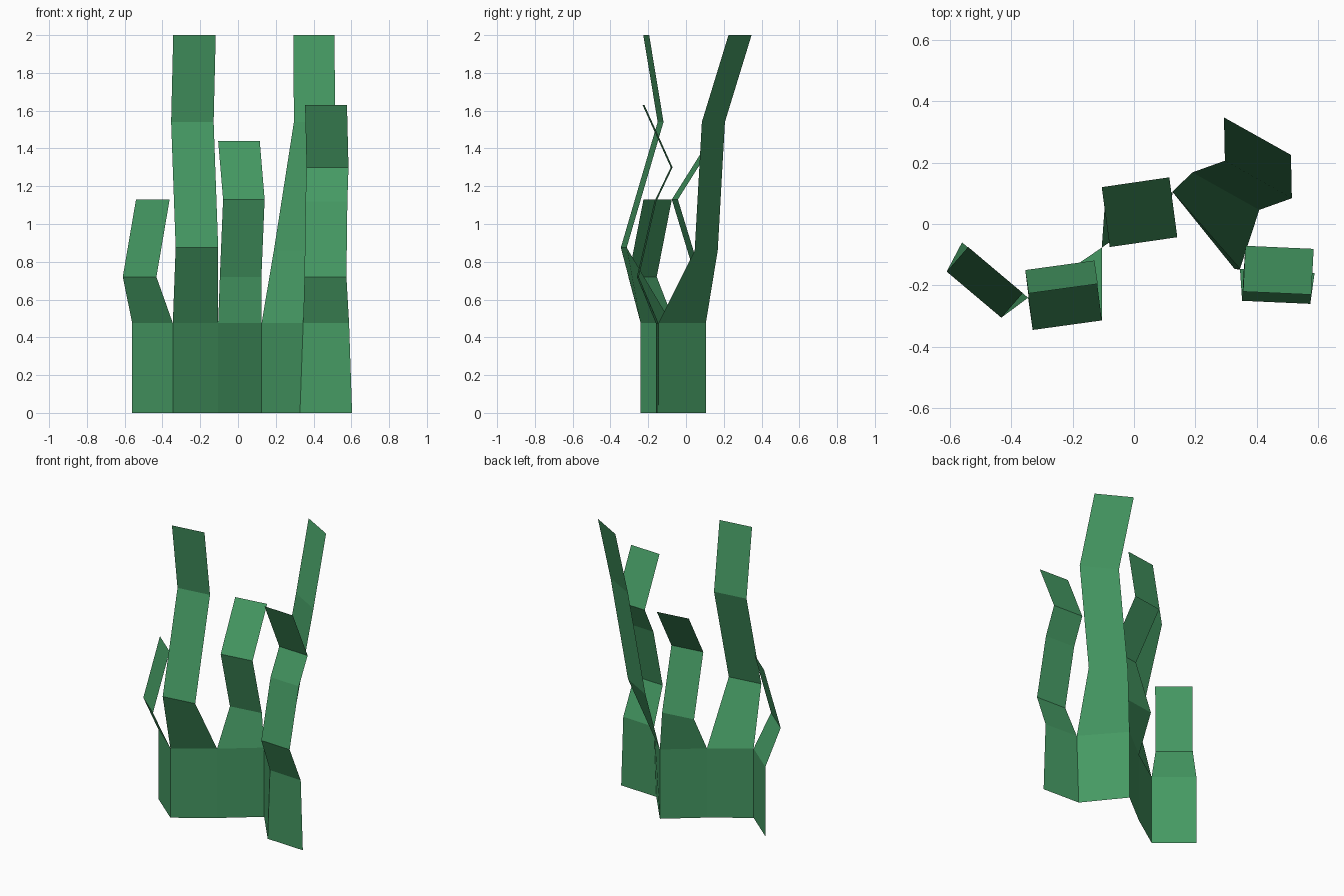
import bpy
import bmesh
from mathutils import Vector

cube = bpy.data.objects.get("Cube")
if cube:
    bpy.data.objects.remove(cube, do_unlink=True)

# Single leaf colour
green = bpy.data.materials.new("leaf_green")
green.use_nodes = True
colour = (0.06, 0.32, 0.125, 1)
green.diffuse_color = colour
shader = green.node_tree.nodes["Principled BSDF"]
shader.inputs["Base Color"].default_value = colour
shader.inputs["Roughness"].default_value = 0.9

# Zigzag plan of the upright base strip; the last panel flares at the ground
SHOULDER = 0.475
plan = [(-0.56, -0.06), (-0.345, -0.24), (-0.105, -0.077),
        (0.125, 0.105), (0.345, -0.146), (0.588, -0.16)]
ground = plan[:4] + [(0.328, -0.147), (0.604, -0.16)]

# Each blade: vector across its width, then left-edge points going up
blades = {
    "outer_right_leaf": ((0.178, -0.15), [
        (-0.61, -0.155, 0.72), (-0.54, -0.075, 1.13)]),
    "tall_right_leaf": ((0.225, 0.031), [
        (-0.33, -0.345, 0.875), (-0.354, -0.15, 1.54), (-0.343, -0.226, 2)]),
    "middle_leaf": ((0.22, 0.032), [
        (-0.096, 0.05, 0.72), (-0.079, -0.075, 1.13), (-0.105, 0.12, 1.44)]),
    "tall_left_leaf": ((0.218, -0.122), [
        (0.19, 0.168, 0.86), (0.296, 0.206, 1.54), (0.293, 0.347, 2)]),
    "outer_left_leaf": ((0.222, -0.01), [
        (0.352, -0.25, 0.72), (0.357, -0.157, 1.12),
        (0.363, -0.071, 1.3), (0.355, -0.22, 1.63)]),
}


def make_leaf(name, rows):
    """Join successive left/right point pairs into a flat-faced ribbon."""
    bm = bmesh.new()
    pairs = [[bm.verts.new(p) for p in row] for row in rows]
    for (a, b), (d, c) in zip(pairs, pairs[1:]):
        bm.faces.new((a, b, c, d))
    mesh = bpy.data.meshes.new(name)
    bm.to_mesh(mesh)
    bm.free()
    mesh.materials.append(green)
    leaf = bpy.data.objects.new(name, mesh)
    bpy.context.collection.objects.link(leaf)


# One base panel and its folded blade per leaf
for i, (name, (across, left_edge)) in enumerate(blades.items()):
    rows = [[(*p, 0) for p in ground[i:i + 2]],
            [(*p, SHOULDER) for p in plan[i:i + 2]]]
    width = Vector((*across, 0))
    rows += [(Vector(p), Vector(p) + width) for p in left_edge]
    make_leaf(name, rows)
